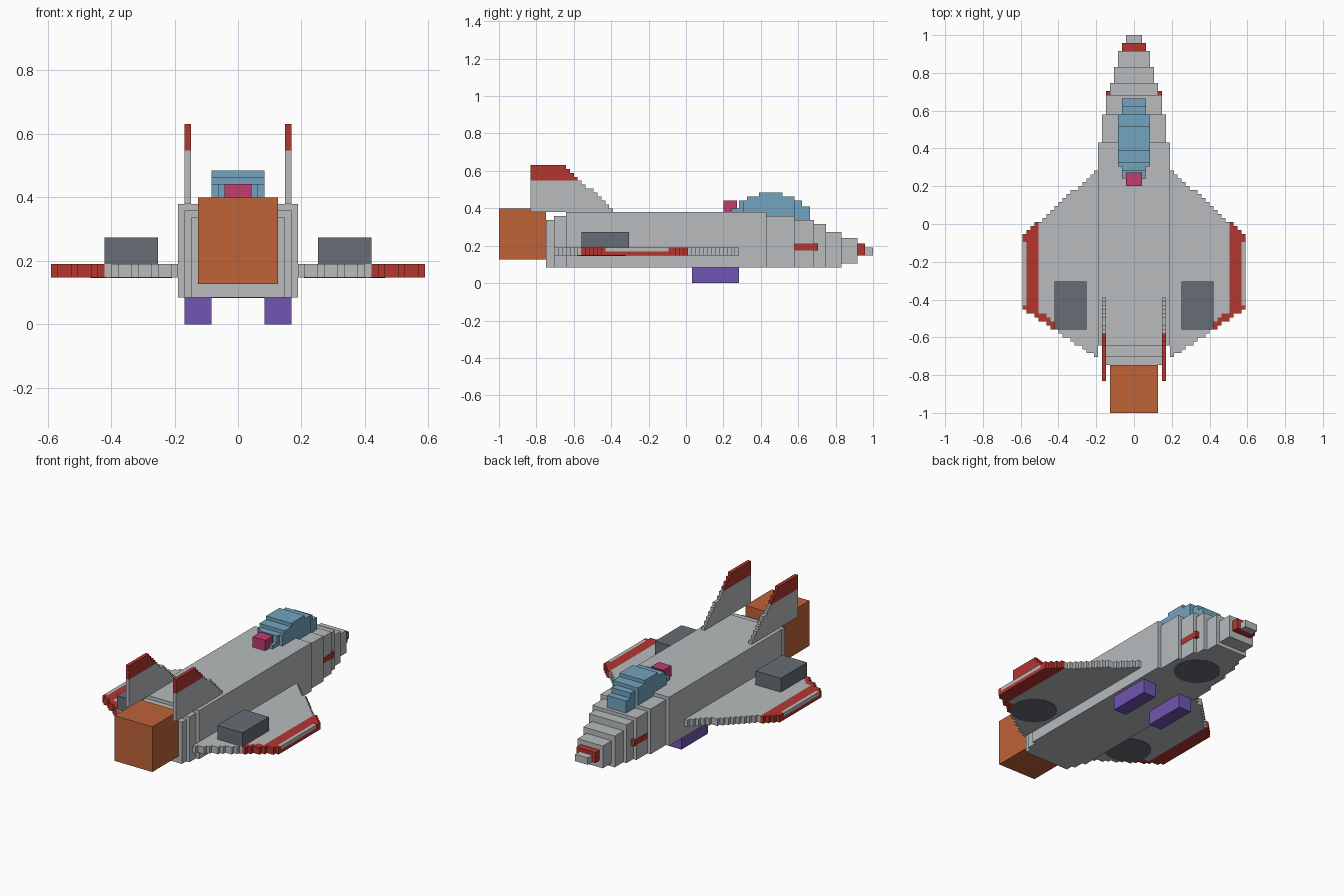
import bpy
import bmesh
from mathutils import Matrix, Vector

U = 2 / 95  # size of one building block

cube = bpy.data.objects.get("Cube")
if cube:
    bpy.data.objects.remove(cube, do_unlink=True)


def material(name, rgb):
    mat = bpy.data.materials.new(name)
    mat.use_nodes = True
    mat.diffuse_color = (*rgb, 1)
    mat.node_tree.nodes["Principled BSDF"].inputs["Base Color"].default_value = (*rgb, 1)
    return mat


GREY = material("hull grey", (0.48, 0.50, 0.515))
RED = material("trim red", (0.45, 0.037, 0.03))
ORANGE = material("engine orange", (0.52, 0.125, 0.04))
BLUE = material("canopy blue", (0.171, 0.371, 0.527))
PURPLE = material("gear purple", (0.165, 0.093, 0.445))
PINK = material("sensor pink", (0.55, 0.045, 0.162))
DARK = material("dark grey", (0.136, 0.15, 0.178))


def build(name, mat, boxes, mirrored=False):
    """Boxes are (x0, x1, y0, y1, z0, z1) in blocks, y counted from the engine end."""
    bm = bmesh.new()
    for x0, x1, y0, y1, z0, z1 in boxes:
        spans = [(x0, x1), (-x1, -x0)] if mirrored else [(x0, x1)]
        for a, b in spans:
            centre = Vector(((a + b) / 2 * U, (y0 + y1) / 2 * U - 1, (z0 + z1) / 2 * U))
            size = Matrix.Diagonal(((b - a) * U, (y1 - y0) * U, (z1 - z0) * U, 1))
            bmesh.ops.create_cube(bm, size=1, matrix=Matrix.Translation(centre) @ size)
    mesh = bpy.data.meshes.new(name)
    bm.to_mesh(mesh)
    bm.free()
    mesh.materials.append(mat)
    obj = bpy.data.objects.new(name, mesh)
    bpy.context.collection.objects.link(obj)
    return obj


def disc(name, x, y, z):
    """Thin dark hatch under the craft."""
    bpy.ops.mesh.primitive_cylinder_add(vertices=16, radius=6.1 * U, depth=0.004,
                                        location=(x * U, y * U - 1, z * U))
    obj = bpy.context.object
    obj.name = name
    obj.data.materials.append(DARK)


# Fuselage: stepped sections (start, end, half width, bottom, top)
sections = [(12, 14, 7, 4, 16), (14, 17, 8, 4, 17), (17, 68, 9, 4, 18),
            (68, 75, 8, 4, 17), (75, 80, 7, 4, 16), (80, 83, 6, 4, 15),
            (83, 87, 5, 4, 13), (87, 91, 4, 5, 11.4), (93, 95, 2, 7, 9)]
build("fuselage", GREY, [(-w, w, a, b, lo, hi) for a, b, w, lo, hi in sections])
build("nose_band", RED, [(-3, 3, 91, 93, 7, 10)])
build("side_stripes", RED, [(6, 7.06, 75, 81, 8.3, 10)], True)

# Engine block at the tail
build("engine", ORANGE, [(-6, 6, 0, 12, 6, 19)])

# Canopy: stepped columns (start, end, half width, top)
columns = [(59, 61, 3, 19), (61, 62, 3, 21), (62, 63, 4, 21), (63, 66, 4, 22),
           (66, 72, 4, 23), (72, 75, 4, 22), (75, 77, 3, 21), (77, 79, 3, 19.5)]
build("canopy", BLUE, [(-w, w, a, b, 15, top) for a, b, w, top in columns])
build("sensor", PINK, [(-2, 2, 57, 60.5, 18, 21)])

# Wings: one strip per block of span, red towards the tip
grey, red = [], []
for i in range(9, 28):
    tail = round(14 + 0.66 * (i - 9))
    lead = round(61 - 0.9 * (i - 9))
    if i < 20:
        grey.append((i, i + 1, tail, lead, 7, 9))
    elif i < 24:
        red.append((i, i + 1, tail, tail + 2, 7, 9))
        grey.append((i, i + 1, tail + 2, lead, 7, 9))
    elif i < 27:
        red.append((i, i + 1, tail, lead, 7, 9))
    else:
        red += [(i, i + 1, tail, lead, 7, 8),
                (i, i + 1, tail, 27, 8, 9), (i, i + 1, 43, lead, 8, 9)]
        grey.append((i, i + 1, 27, 43, 8, 9))
build("wings", GREY, grey, True)
build("wing_trim", RED, red, True)

# Pods on the wings and landing skids below
build("wing_pods", DARK, [(12, 20, 21, 33, 9, 13)], True)
build("landing_skids", PURPLE, [(4, 8, 49, 61, 0, 4)], True)

# Swept tail fins, one layer per block of height
layers = [(7, 8, 8, round(29 - 1.1 * (k - 18)), k, k + 1) for k in range(18, 30)]
build("fins", GREY, layers[:8], True)
build("fin_tips", RED, layers[8:], True)

# Round hatches on the underside
disc("left_wing_hatch", 16, 26, 7)
disc("right_wing_hatch", -16, 26, 7)
disc("nose_hatch", 0, 73, 4)
